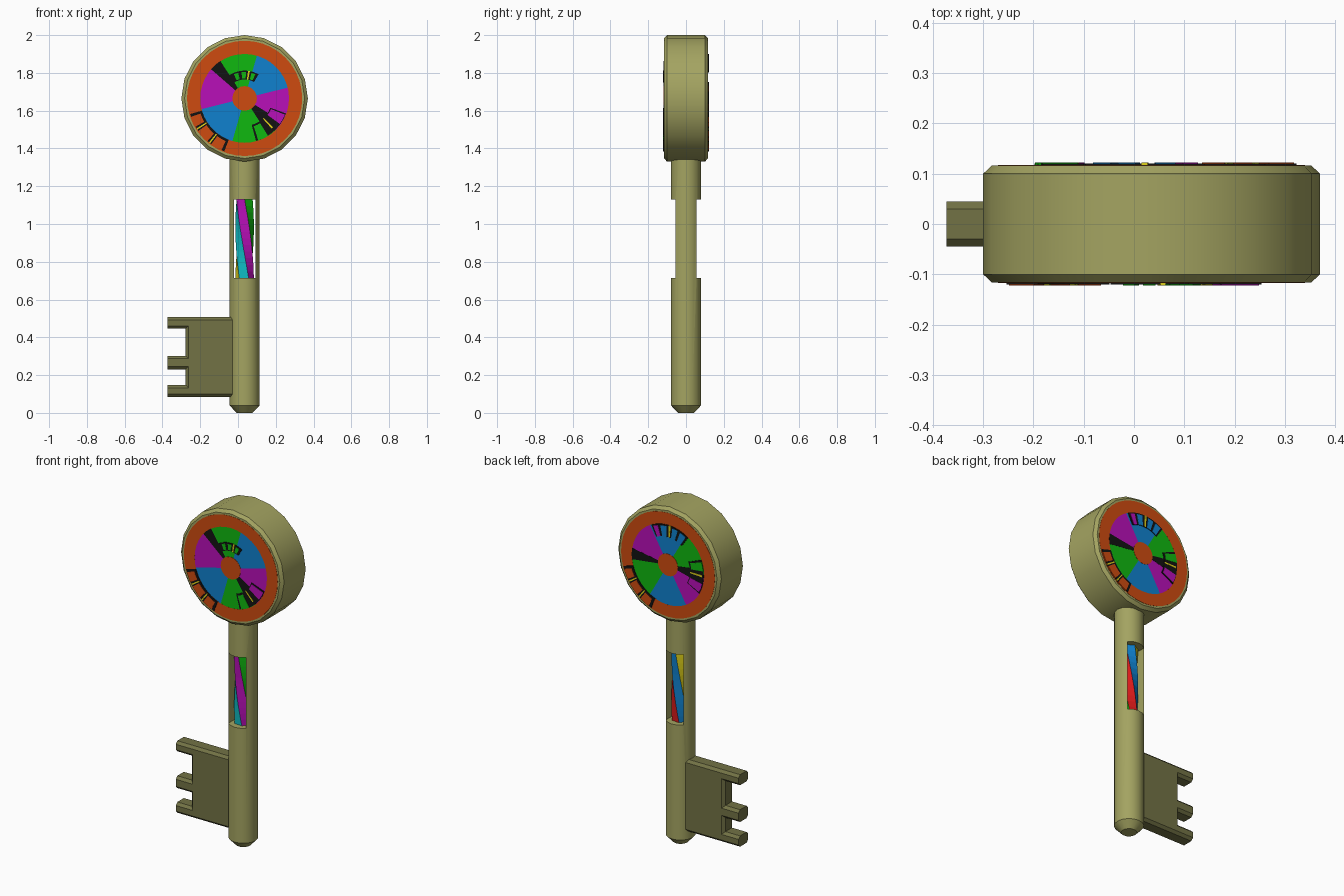
import bpy, bmesh
from math import sin, cos, pi, radians, ceil

if "Cube" in bpy.data.objects:
    bpy.data.objects.remove(bpy.data.objects["Cube"])

CX, CZ = 0.035, 1.665          # axis of shaft, centre height of head
COL = dict(olive=(.37, .37, .12), dark_olive=(.17, .17, .06), orange=(.62, .07, .005),
           blue=(.005, .22, .62), green=(.005, .48, .005), magenta=(.48, .005, .48),
           black=(.006, .006, .006), yellow=(.75, .65, .01), cyan=(.005, .5, .55), red=(.7, .01, .01))
MAT = {}
for k, c in COL.items():
    MAT[k] = bpy.data.materials.new(k)
    MAT[k].diffuse_color = (*c, 1)


def make(name, verts, faces, *cols, smooth=False):
    me = bpy.data.meshes.new(name)
    me.from_pydata(verts, [], faces)
    bm = bmesh.new()
    bm.from_mesh(me)
    bmesh.ops.recalc_face_normals(bm, faces=bm.faces)
    bm.to_mesh(me)
    bm.free()
    for c in cols:
        me.materials.append(MAT[c])
    ob = bpy.data.objects.new(name, me)
    bpy.context.collection.objects.link(ob)
    if smooth:
        shade(ob)
    return ob


def shade(ob):
    bpy.ops.object.select_all(action='DESELECT')
    bpy.context.view_layer.objects.active = ob
    ob.select_set(True)
    bpy.ops.object.shade_smooth_by_angle(angle=radians(30))


def loft(loops):
    """Join equal-length closed loops and cap both ends."""
    n = len(loops[0])
    verts = [v for l in loops for v in l]
    faces = [(i*n + j, i*n + (j+1) % n, (i+1)*n + (j+1) % n, (i+1)*n + j)
             for i in range(len(loops) - 1) for j in range(n)]
    return verts, faces + [tuple(range(n)), tuple(range(len(verts) - n, len(verts)))]


def ring(r, n, h, upright=False, turn=0):
    a = [2*pi*i/n + turn for i in range(n)]
    if upright:
        return [(CX + r*cos(t), r*sin(t), h) for t in a]
    return [(CX + r*cos(t), h, CZ + r*sin(t)) for t in a]


# head: bevelled disc
make('head', *loft([ring(r, 20, y) for r, y in
     ((.318, -.116), (.335, -.1), (.335, .1), (.318, .116))]), 'olive', smooth=True)

# shaft with a slot cut front to back
shaft = make('shaft', *loft([ring(r, 16, z, True) for r, z in
             ((.042, 0), (.08, .04), (.08, 1.38))]), 'olive')
bpy.ops.mesh.primitive_cube_add(size=1, location=(CX, 0, .9225))
cutter = bpy.context.object
cutter.name = 'slot_cutter'
cutter.scale = (.114, .4, .415)
mod = shaft.modifiers.new('slot', 'BOOLEAN')
mod.operation, mod.object, mod.solver = 'DIFFERENCE', cutter, 'EXACT'
bpy.context.view_layer.objects.active = shaft
bpy.ops.object.modifier_apply(modifier=mod.name)
bpy.data.objects.remove(cutter)
shade(shaft)

# twisted six-colour core inside the slot
steps = 12
core = make('twisted_core', *loft([ring(.049, 6, 1.13 - .415*i/steps, True,
            radians(-90 + 85*i/steps)) for i in range(steps + 1)]),
            'green', 'red', 'blue', 'yellow', 'cyan', 'magenta')
for p in core.data.polygons:
    p.material_index = p.index % 6


# bit: toothed plate with chamfered edges, flat tooth ends
def bit_outline(c, y):
    e, s = -.373, -.278 + c
    pts = [(0, .508 - c), (e, .508 - c)]
    for top, low in ((.446, .302), (.23, .148)):
        pts += [(e, top + c), (s, top + c), (s, low - c), (e, low - c)]
    pts += [(e, .085 + c), (0, .085 + c)]
    return [(x, y, z) for x, z in pts]


make('bit', *loft([bit_outline(.015, -.045), bit_outline(0, -.03),
                   bit_outline(0, .03), bit_outline(.015, .045)]), 'dark_olive')


# face plates: angles are seen by a viewer in front of that face
def sector(name, side, r0, r1, a0, a1, col, top, base=.11):
    n = max(1, ceil((a1 - a0)/9))
    arc = [radians(a0 + (a1 - a0)*i/n) for i in range(n + 1)]
    loops = []
    for t in arc:
        loops.append([(CX*1 - side*r*cos(t), side*y, CZ + r*sin(t))
                      for r, y in ((r0, base), (r1, base), (r1, top), (r0, top))])
    return make(name, *loft(loops), col)


def detail(name, side, r0, r1, a0, a1, patches):
    """Black raised backing with coloured patches on it."""
    sector(name + '_backing', side, r0, r1, a0, a1, 'black', .1205)
    for i, (p0, p1, q0, q1, col) in enumerate(patches):
        sector(f'{name}_patch_{i}', side, p0, p1, q0, q1, col, .122)


for side, label, start, cols in ((-1, 'front', 14, ('blue', 'green', 'magenta')),
                                 (1, 'back', 0, ('green', 'blue', 'magenta'))):
    for i in range(6):
        sector(f'{label}_wedge_{i}', side, .06, .236, start + 60*i, start + 60*i + 60,
               cols[i % 3], .117)
    for i in range(4):
        sector(f'{label}_rim_band_{i}', side, .235, .305, 90*i, 90*i + 90, 'orange', .1172)
    make(label + '_hub', *loft([ring(.065, 20, side*.11), ring(.065, 20, side*.1185)]), 'orange')
    # marks on the rim band
    detail(label + '_rim_marks', side, .235, .3, 196, 249,
           [(.247, .3, 199, 210, 'orange'), (.247, .3, 215, 229, 'orange'),
            (.247, .3, 234, 246, 'orange'), (.24, .3, 212, 213.5, 'yellow'),
            (.24, .3, 231, 232.5, 'yellow')])

# front marks
sector('front_spoke', -1, .065, .236, 123, 139, 'black', .1178)
sector('front_lower_spoke', -1, .065, .16, -57, -32, 'black', .1178)
detail('front_upper_marks', -1, .1, .147, 60, 124,
       [(.105, .14, 66, 75, 'green'), (.1, .147, 79, 83, 'yellow'),
        (.105, .14, 87, 97, 'green'), (.105, .14, 104, 114, 'green')])
detail('front_lower_marks', -1, .145, .233, -75, -20,
       [(.155, .233, -72, -58, 'green'), (.145, .215, -48, -45.5, 'yellow'),
        (.15, .23, -36, -22, 'magenta')])

# back marks
sector('back_spoke', 1, .065, .236, 171, 187, 'black', .1178)
sector('back_right_spoke', 1, .065, .16, -14, 8, 'black', .1178)
detail('back_upper_marks', 1, .165, .235, 56, 117,
       [(.165, .227, 59, 69, 'blue'), (.165, .227, 73, 82, 'blue'),
        (.165, .235, 85, 88, 'yellow'), (.165, .227, 92, 102, 'blue'),
        (.165, .227, 106, 114, 'magenta')])
detail('back_right_marks', 1, .145, .233, -29, 22,
       [(.155, .233, 6, 19, 'green'), (.145, .225, -3, 0, 'yellow'),
        (.15, .23, -27, -13, 'magenta')])

for m in bpy.data.materials:
    if m.users and not m.is_grease_pencil:
        m.use_nodes = True
        m.node_tree.nodes["Principled BSDF"].inputs["Base Color"].default_value = m.diffuse_color
